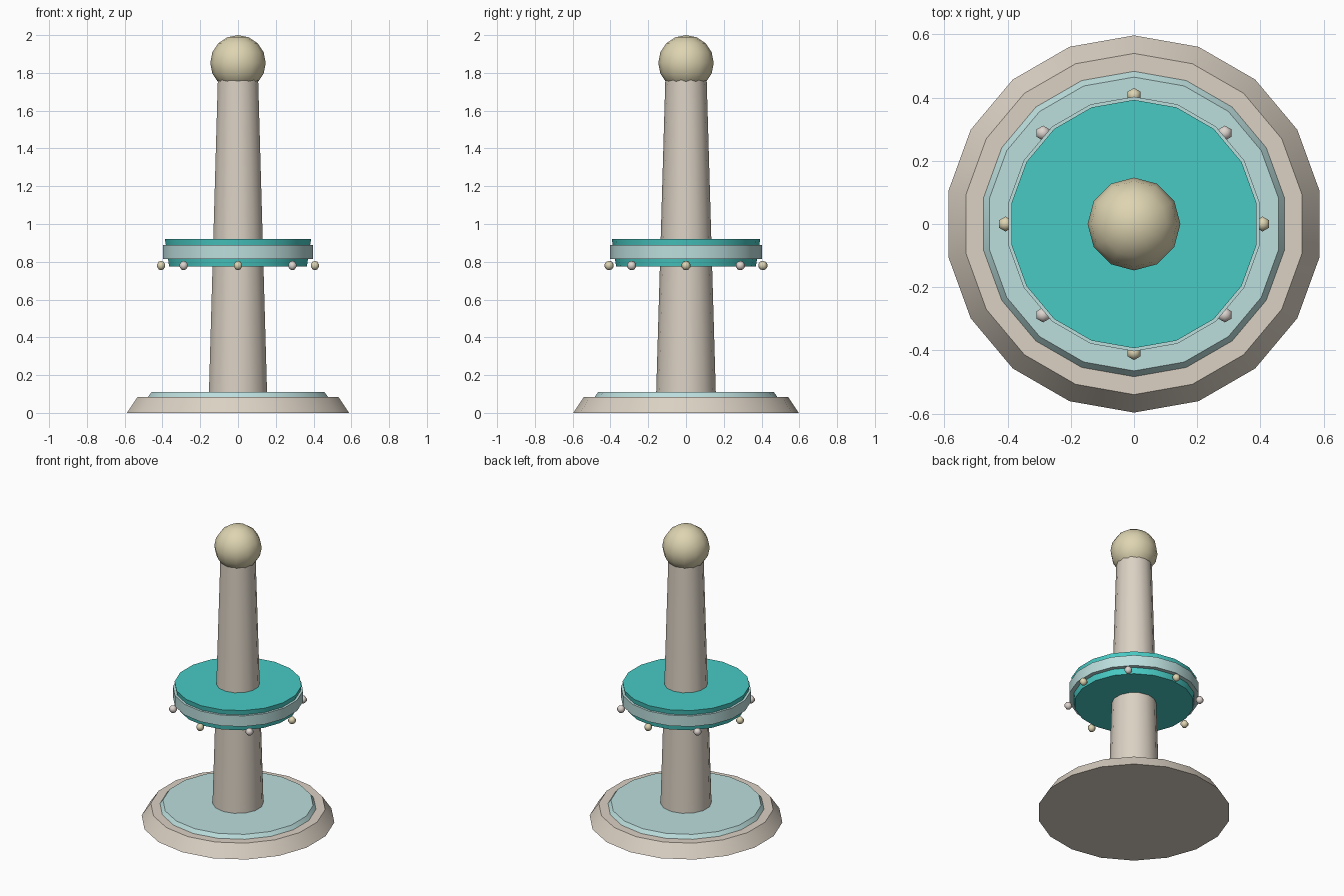
import bpy
import math

cube = bpy.data.objects.get("Cube")
if cube:
    bpy.data.objects.remove(cube, do_unlink=True)


def material(name, rgb):
    mat = bpy.data.materials.new(name)
    mat.use_nodes = True
    mat.diffuse_color = (*rgb, 1)
    mat.node_tree.nodes["Principled BSDF"].inputs["Base Color"].default_value = (*rgb, 1)
    return mat


stone = material("warm stone", (0.71, 0.64, 0.55))
teal = material("teal", (0.065, 0.59, 0.55))
pale_blue = material("pale blue", (0.50, 0.73, 0.72))
gold = material("pale gold", (0.73, 0.66, 0.44))
pearl = material("pearl", (0.73, 0.66, 0.62))


def finish(name, mat, angle):
    obj = bpy.context.object
    obj.name = name
    obj.data.materials.append(mat)
    bpy.ops.object.shade_smooth_by_angle(angle=math.radians(angle))
    return obj


def drum(name, sides, r_low, r_high, z_low, z_high, mat):
    """Closed, tapered disc or column between two heights."""
    bpy.ops.mesh.primitive_cone_add(
        vertices=sides, radius1=r_low, radius2=r_high,
        depth=z_high - z_low, location=(0, 0, (z_low + z_high) / 2))
    return finish(name, mat, 35)


def ball(name, segments, rings, radius, location, mat):
    bpy.ops.mesh.primitive_uv_sphere_add(
        segments=segments, ring_count=rings, radius=radius, location=location)
    return finish(name, mat, 180)


# Stepped foot
drum("base", 18, 0.597, 0.54, 0, 0.085, stone)
drum("base_plate", 18, 0.487, 0.465, 0.08, 0.11, pale_blue)

# Tapered column and finial
drum("column", 14, 0.158, 0.109, 0.10, 1.78, stone)
ball("finial", 12, 8, 0.147, (0, 0, 1.853), gold)

# Platform with its band
drum("platform", 18, 0.37, 0.393, 0.775, 0.92, teal)
drum("platform_band", 18, 0.403, 0.403, 0.815, 0.888, pale_blue)

# Lamps around the platform, alternating in colour
for i in range(8):
    a = i * math.tau / 8
    lamp = ball(f"lamp_{i + 1}", 6, 5, 0.025,
                (0.407 * math.cos(a), 0.407 * math.sin(a), 0.78),
                pearl if i % 2 else gold)
